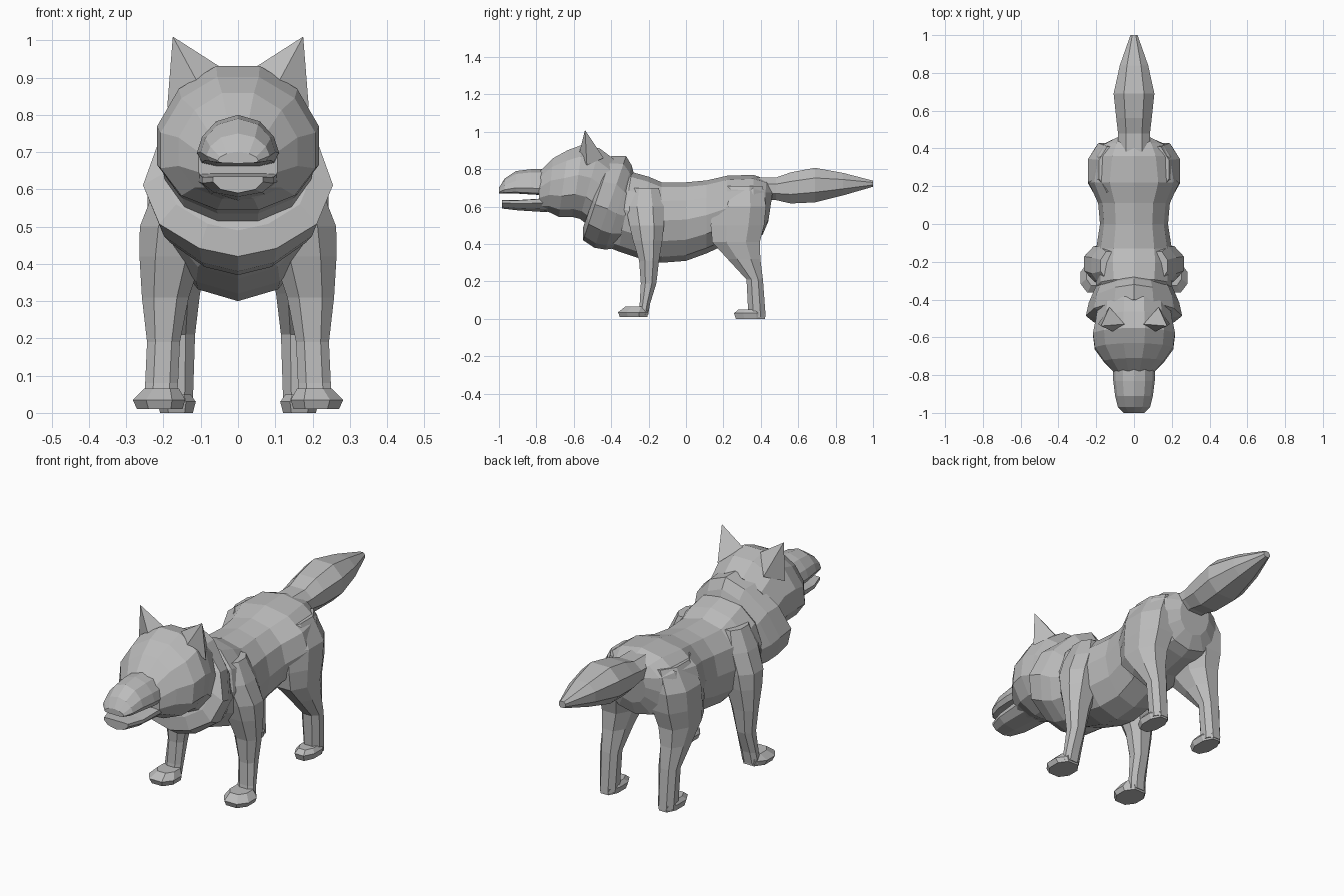
import bpy, bmesh
from math import cos, sin, pi, copysign
from mathutils import Vector

cube = bpy.data.objects.get("Cube")
if cube:
    bpy.data.objects.remove(cube)

fur = bpy.data.materials.new("grey_fur")
fur.use_nodes = True
fur.diffuse_color = (.5, .5, .5, 1)
fur.node_tree.nodes["Principled BSDF"].inputs["Base Color"].default_value = fur.diffuse_color


def finish(name, bm, mirror):
    bmesh.ops.recalc_face_normals(bm, faces=bm.faces)
    mesh = bpy.data.meshes.new(name)
    bm.to_mesh(mesh)
    bm.free()
    mesh.materials.append(fur)
    obj = bpy.data.objects.new(name, mesh)
    bpy.context.collection.objects.link(obj)
    if mirror:
        obj.modifiers.new("mirror", "MIRROR").use_mirror_merge = False


def outline(sides, power, sag, turn):
    """Rounded cross-section; sag moves its widest point up or down."""
    points = []
    for i in range(sides):
        angle = (i + turn) * 2 * pi / sides
        across, along = sin(angle), cos(angle)
        x = copysign(abs(across) ** power, across)
        points.append((x, max(-1, min(1, along + sag * across ** 2))))
    return points


def loft(name, section, rings, mirror=False):
    """Skin a row of rings, each given by two end points and a half width."""
    bm = bmesh.new()
    loops = []
    for start, end, width in rings:
        middle, reach = (start + end) / 2, (start - end) / 2
        loops.append([bm.verts.new(middle + reach * v + Vector((x * width, 0, 0)))
                      for x, v in section])
    for low, high in zip(loops, loops[1:]):
        for i in range(len(section)):
            bm.faces.new((low[i - 1], low[i], high[i], high[i - 1]))
    bm.faces.new(loops[0])
    bm.faces.new(loops[-1])
    finish(name, bm, mirror)


def ring(y, top, bottom, width, lean=0):
    """Ring across the body; lean shifts its lower end along y."""
    return Vector((0, y, top)), Vector((0, y + lean, bottom)), width


def level(x, z, front, back, width):
    """Horizontal ring for a leg or paw."""
    return Vector((x, front, z)), Vector((x, back, z)), width


# Torso, from chest to rump
loft("torso", outline(sides=12, power=.9, sag=.05, turn=0), [
    ring(y=-.36, top=.75, bottom=.4, width=.15, lean=-.1),
    ring(y=-.29, top=.785, bottom=.36, width=.2, lean=-.07),
    ring(y=-.2, top=.76, bottom=.32, width=.21, lean=-.04),
    ring(y=-.13, top=.73, bottom=.3, width=.2),
    ring(y=0, top=.73, bottom=.31, width=.18),
    ring(y=.11, top=.74, bottom=.35, width=.19),
    ring(y=.22, top=.765, bottom=.4, width=.24),
    ring(y=.36, top=.77, bottom=.43, width=.215),
    ring(y=.43, top=.745, bottom=.45, width=.17, lean=-.02),
    ring(y=.47, top=.72, bottom=.52, width=.09, lean=-.03),
])

# Neck ruff with a stepped collar
loft("neck_ruff", outline(sides=12, power=1.3, sag=-.15, turn=0), [
    ring(y=-.28, top=.78, bottom=.38, width=.2, lean=-.08),
    ring(y=-.29, top=.82, bottom=.37, width=.22, lean=-.14),
    ring(y=-.32, top=.87, bottom=.38, width=.24, lean=-.17),
    ring(y=-.4, top=.87, bottom=.42, width=.255, lean=-.15),
    ring(y=-.42, top=.85, bottom=.49, width=.2, lean=-.13),
])

# Head, from nape to the root of the muzzle
loft("head", outline(sides=12, power=1, sag=-.12, turn=.5), [
    ring(y=-.38, top=.86, bottom=.5, width=.2, lean=-.15),
    ring(y=-.46, top=.92, bottom=.53, width=.21, lean=-.11),
    ring(y=-.55, top=.94, bottom=.54, width=.225, lean=-.06),
    ring(y=-.63, top=.91, bottom=.54, width=.215, lean=-.05),
    ring(y=-.71, top=.865, bottom=.57, width=.165, lean=-.03),
    ring(y=-.785, top=.79, bottom=.58, width=.11),
])

# Muzzle with a domed top, and the open lower jaw
loft("upper_muzzle", outline(sides=12, power=.9, sag=-.5, turn=0), [
    ring(y=-.74, top=.8, bottom=.66, width=.11),
    ring(y=-.83, top=.8, bottom=.665, width=.11),
    ring(y=-.91, top=.79, bottom=.67, width=.1),
    ring(y=-.97, top=.75, bottom=.67, width=.085),
    ring(y=-1, top=.7, bottom=.67, width=.055),
])
loft("lower_jaw", outline(sides=10, power=.8, sag=.7, turn=0), [
    ring(y=-.74, top=.645, bottom=.57, width=.11),
    ring(y=-.9, top=.635, bottom=.58, width=.1),
    ring(y=-.985, top=.635, bottom=.59, width=.07),
])

# Pointed ears
ear = bmesh.new()
tip = ear.verts.new((.175, -.54, 1.01))
inner, front, outer, back = [ear.verts.new(corner) for corner in (
    (.05, -.53, .93), (.11, -.57, .89), (.19, -.53, .82), (.13, -.44, .86))]
for pair in ((inner, front), (front, outer), (outer, back), (back, inner)):
    ear.faces.new((*pair, tip))
ear.faces.new((inner, front, outer, back))
finish("ears", ear, mirror=True)

# Bushy tail
loft("tail", outline(sides=8, power=.8, sag=0, turn=.5), [
    ring(y=.38, top=.76, bottom=.63, width=.09),
    ring(y=.48, top=.76, bottom=.63, width=.09),
    ring(y=.56, top=.79, bottom=.61, width=.1),
    ring(y=.69, top=.815, bottom=.615, width=.115),
    ring(y=.84, top=.785, bottom=.655, width=.08),
    ring(y=1, top=.74, bottom=.705, width=.02),
])

# Legs and paws, mirrored to the other side
limb = outline(sides=8, power=.8, sag=0, turn=.5)
loft("front_legs", limb, [
    level(x=.12, z=.7, front=-.3, back=-.14, width=.06),
    level(x=.14, z=.6, front=-.33, back=-.11, width=.09),
    level(x=.165, z=.5, front=-.31, back=-.11, width=.105),
    level(x=.18, z=.42, front=-.29, back=-.12, width=.09),
    level(x=.195, z=.31, front=-.255, back=-.14, width=.067),
    level(x=.2, z=.19, front=-.245, back=-.155, width=.047),
    level(x=.205, z=.08, front=-.25, back=-.19, width=.047),
    level(x=.21, z=.02, front=-.26, back=-.2, width=.047),
], mirror=True)
loft("front_paws", limb, [
    level(x=.205, z=.065, front=-.33, back=-.2, width=.05),
    level(x=.212, z=.035, front=-.37, back=-.2, width=.075),
    level(x=.21, z=.01, front=-.36, back=-.2, width=.065),
], mirror=True)
loft("hind_legs", limb, [
    level(x=.1, z=.71, front=.16, back=.42, width=.09),
    level(x=.135, z=.6, front=.13, back=.44, width=.115),
    level(x=.15, z=.5, front=.12, back=.43, width=.1),
    level(x=.16, z=.41, front=.13, back=.405, width=.085),
    level(x=.165, z=.32, front=.215, back=.405, width=.067),
    level(x=.165, z=.21, front=.32, back=.415, width=.053),
    level(x=.165, z=.01, front=.33, back=.43, width=.046),
], mirror=True)
loft("hind_paws", limb, [
    level(x=.165, z=.05, front=.275, back=.42, width=.04),
    level(x=.165, z=.03, front=.25, back=.43, width=.055),
    level(x=.165, z=0, front=.26, back=.43, width=.047),
], mirror=True)
